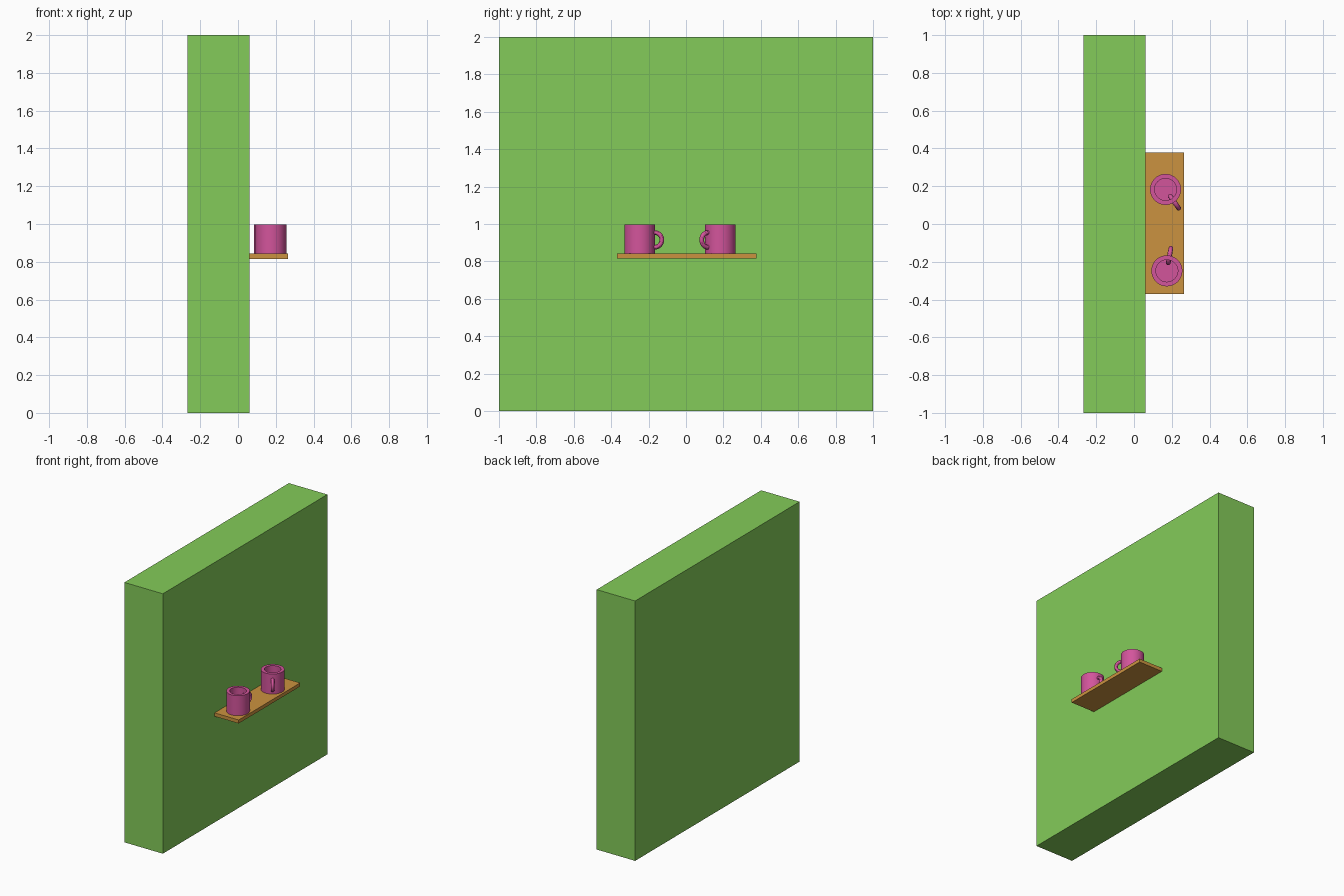
import bpy, bmesh
from math import cos, sin, pi, radians
from mathutils import Matrix, Vector

if "Cube" in bpy.data.objects:
    bpy.data.objects.remove(bpy.data.objects["Cube"])


def material(name, rgb):
    m = bpy.data.materials.new(name)
    m.diffuse_color = (*rgb, 1)
    m.use_nodes = True
    m.node_tree.nodes["Principled BSDF"].inputs["Base Color"].default_value = m.diffuse_color
    return m


GREEN = material("green", (0.23, 0.60, 0.10))
WOOD = material("wood", (0.60, 0.29, 0.05))
PINK = material("pink", (0.65, 0.09, 0.33))


def box(name, lo, hi, mat):
    lo, hi = Vector(lo), Vector(hi)
    bpy.ops.mesh.primitive_cube_add(size=1, location=(lo + hi) / 2)
    ob = bpy.context.object
    ob.name = name
    ob.scale = hi - lo
    bpy.ops.object.transform_apply(location=False, rotation=False, scale=True)
    ob.data.materials.append(mat)
    return ob


def lathe(name, profile, loc, mat, steps=48):
    bm = bmesh.new()
    vs = [bm.verts.new((r, 0, z)) for r, z in profile]
    es = [bm.edges.new(p) for p in zip(vs, vs[1:])]
    bmesh.ops.spin(bm, geom=vs + es, cent=(0, 0, 0), axis=(0, 0, 1),
                   angle=2 * pi, steps=steps)
    bmesh.ops.remove_doubles(bm, verts=bm.verts, dist=1e-5)
    bmesh.ops.recalc_face_normals(bm, faces=bm.faces)
    me = bpy.data.meshes.new(name)
    bm.to_mesh(me)
    bm.free()
    ob = bpy.data.objects.new(name, me)
    ob.location = loc
    bpy.context.collection.objects.link(ob)
    me.materials.append(mat)
    return ob


def smooth(ob):
    bpy.ops.object.select_all(action='DESELECT')
    ob.select_set(True)
    bpy.context.view_layer.objects.active = ob
    bpy.ops.object.shade_smooth_by_angle(angle=radians(30))


SHELF_TOP = 0.843
R, R_IN, H, FLOOR = 0.082, 0.058, 0.154, 0.02


def mug(prefix, x, y, turn):
    # Hollow cup
    cup = lathe(prefix + "_cup",
                [(0, 0), (R, 0), (R, H), (R_IN, H), (R_IN, FLOOR), (0, FLOOR)],
                (x, y, SHELF_TOP), PINK)
    smooth(cup)
    # Ring handle through the cup wall
    a = radians(turn)
    bpy.ops.mesh.primitive_torus_add(
        major_radius=0.039, minor_radius=0.0125,
        major_segments=32, minor_segments=12,
        location=(x + R * cos(a), y + R * sin(a), SHELF_TOP + 0.072))
    ring = bpy.context.object
    ring.name = prefix + "_handle"
    ring.data.transform(Matrix.Rotation(a, 4, 'Z') @ Matrix.Rotation(pi / 2, 4, 'X'))
    ring.data.materials.append(PINK)
    smooth(ring)


# Wall and shelf
box("wall", (-0.267, -1, 0), (0.06, 1, 2), GREEN)
box("shelf", (0.06, -0.37, 0.816), (0.265, 0.378, SHELF_TOP), WOOD)

# Mugs
mug("front_mug", 0.174, -0.248, 80)
mug("back_mug", 0.167, 0.183, -55)
